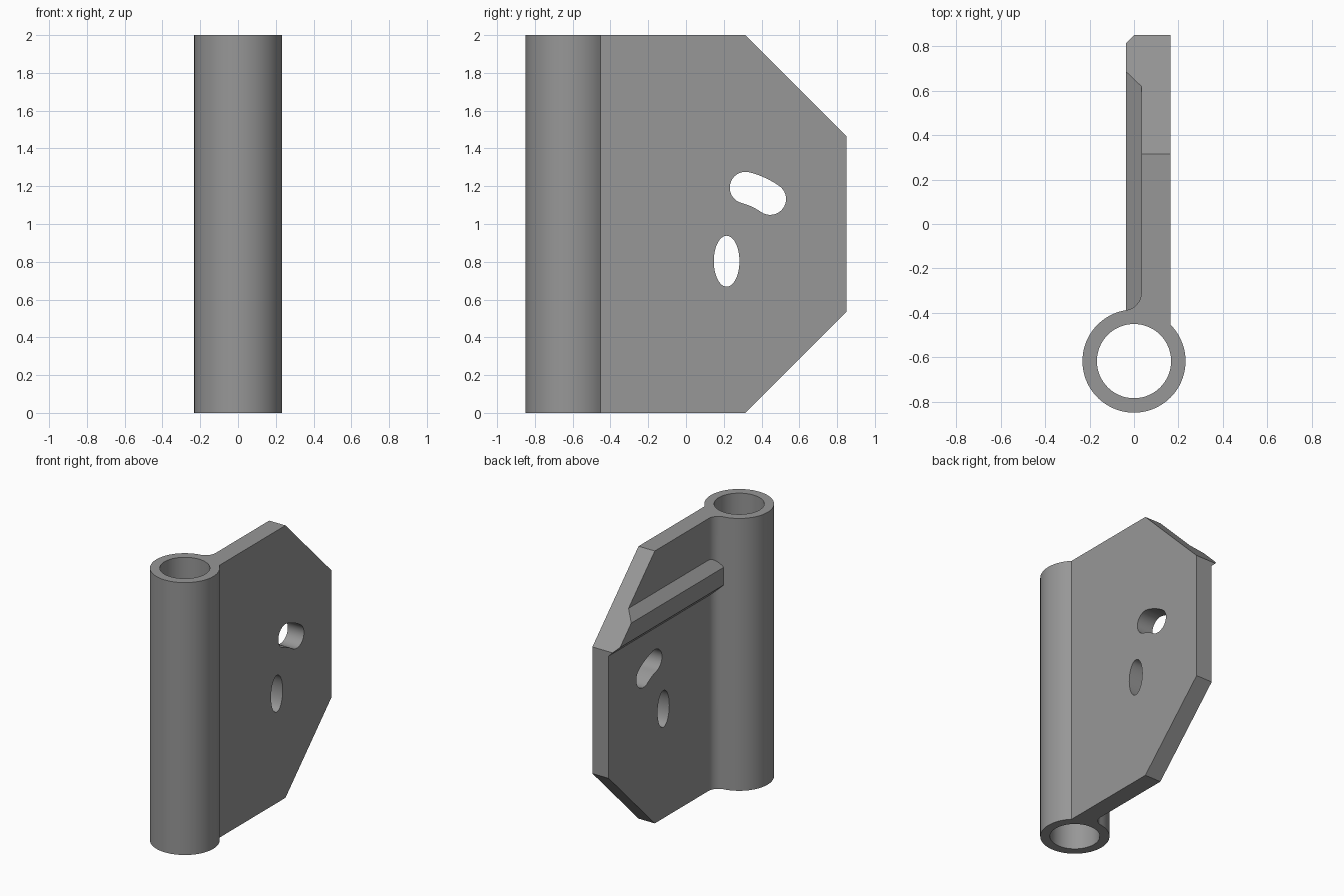
import bpy, bmesh
from math import sin, cos, pi, radians, atan2, sqrt
from mathutils import Vector

if "Cube" in bpy.data.objects:
    bpy.data.objects.remove(bpy.data.objects["Cube"])

grey = bpy.data.materials.new("steel_grey")
grey.diffuse_color = (0.31, 0.31, 0.31, 1)
grey.use_nodes = True
grey.node_tree.nodes["Principled BSDF"].inputs["Base Color"].default_value = grey.diffuse_color

BARREL_Y, R, BORE = -0.617, 0.232, 0.167   # barrel centre and radii
X0, X1, BACK = 0.033, 0.165, 0.85          # plate faces and far edge


def arc(cx, cy, rx, ry, a0, a1, n):
    """Points along an elliptical arc, both ends included."""
    return [(cx + rx * cos(a0 + (a1 - a0) * i / n),
             cy + ry * sin(a0 + (a1 - a0) * i / n)) for i in range(n + 1)]


def prism(name, points, axis, lo, hi):
    """Extrude a 2D outline along an axis: z uses (x,y), x uses (y,z), y uses (x,z)."""
    place = {"z": lambda a, b, c: (a, b, c),
             "x": lambda a, b, c: (c, a, b),
             "y": lambda a, b, c: (a, c, b)}[axis]
    bm = bmesh.new()
    face = bm.faces.new([bm.verts.new(place(a, b, lo)) for a, b in points])
    ext = bmesh.ops.extrude_face_region(bm, geom=[face])
    shift = Vector(place(0, 0, hi - lo))
    bmesh.ops.translate(bm, vec=shift,
                        verts=[v for v in ext["geom"] if isinstance(v, bmesh.types.BMVert)])
    bmesh.ops.recalc_face_normals(bm, faces=bm.faces)
    mesh = bpy.data.meshes.new(name)
    bm.to_mesh(mesh)
    bm.free()
    mesh.materials.append(grey)
    obj = bpy.data.objects.new(name, mesh)
    bpy.context.collection.objects.link(obj)
    return obj


def combine(target, tool, operation):
    mod = target.modifiers.new(tool.name, "BOOLEAN")
    mod.operation, mod.solver, mod.object = operation, "EXACT", tool
    bpy.context.view_layer.objects.active = target
    bpy.ops.object.modifier_apply(modifier=mod.name)
    bpy.data.objects.remove(tool)


# Barrel and plate share one cross-section, blended by a fillet on the left
fr = 0.08
fx = X0 - fr
fy = BARREL_Y + sqrt((R + fr) ** 2 - fx ** 2)
tangent = atan2(fy - BARREL_Y, fx)
corner = atan2(sqrt(R * R - X1 * X1), X1)
outline = arc(0, BARREL_Y, R, R, tangent, corner + 2 * pi, 72)
outline += [(X1, BACK), (X0, BACK)]
outline += arc(fx, fy, fr, fr, 0, tangent - pi, 14)[:-1]
hinge = prism("hinge_leaf", outline, "z", 0, 2)

# Stiffening rib with bevelled top and bottom
rib = prism("rib", [(X0 + 0.04, 1.695), (X0, 1.695), (-0.035, 1.63), (-0.035, 1.50),
                    (X0, 1.433), (X0 + 0.04, 1.433)], "y", -0.42, BACK)
combine(hinge, rib, "UNION")

# Barrel bore
combine(hinge, prism("bore", arc(0, BARREL_Y, BORE, BORE, 0, 2 * pi, 64)[:-1],
                     "z", -0.1, 2.1), "DIFFERENCE")

# Clipped plate corners
for name, z, s in (("top_corner", 2, 1), ("bottom_corner", 0, -1)):
    cut = [(0.315 - 0.2, z + s * 0.2), (BACK + 0.2, z - s * 0.735), (BACK + 0.2, z + s * 0.2)]
    combine(hinge, prism(name, cut, "x", -0.3, 0.4), "DIFFERENCE")

# Oval hole, and a curved slot swung around its centre
py, pz = 0.215, 0.803
combine(hinge, prism("oval_hole", arc(py, pz, 0.068, 0.135, 0, 2 * pi, 48)[:-1],
                     "x", -0.3, 0.4), "DIFFERENCE")
sr, w = 0.402, 0.084
a0, a1 = radians(55), radians(75.5)
slot = arc(py, pz, sr + w, sr + w, a0, a1, 10)
slot += arc(py + sr * cos(a1), pz + sr * sin(a1), w, w, a1, a1 + pi, 20)[1:]
slot += arc(py, pz, sr - w, sr - w, a1, a0, 10)[1:]
slot += arc(py + sr * cos(a0), pz + sr * sin(a0), w, w, a0 - pi, a0, 20)[1:-1]
combine(hinge, prism("curved_slot", slot, "x", -0.3, 0.4), "DIFFERENCE")

# Smooth curved walls, crisp edges
bpy.ops.object.select_all(action="DESELECT")
hinge.select_set(True)
bpy.context.view_layer.objects.active = hinge
bpy.ops.object.shade_smooth_by_angle(angle=radians(25))
